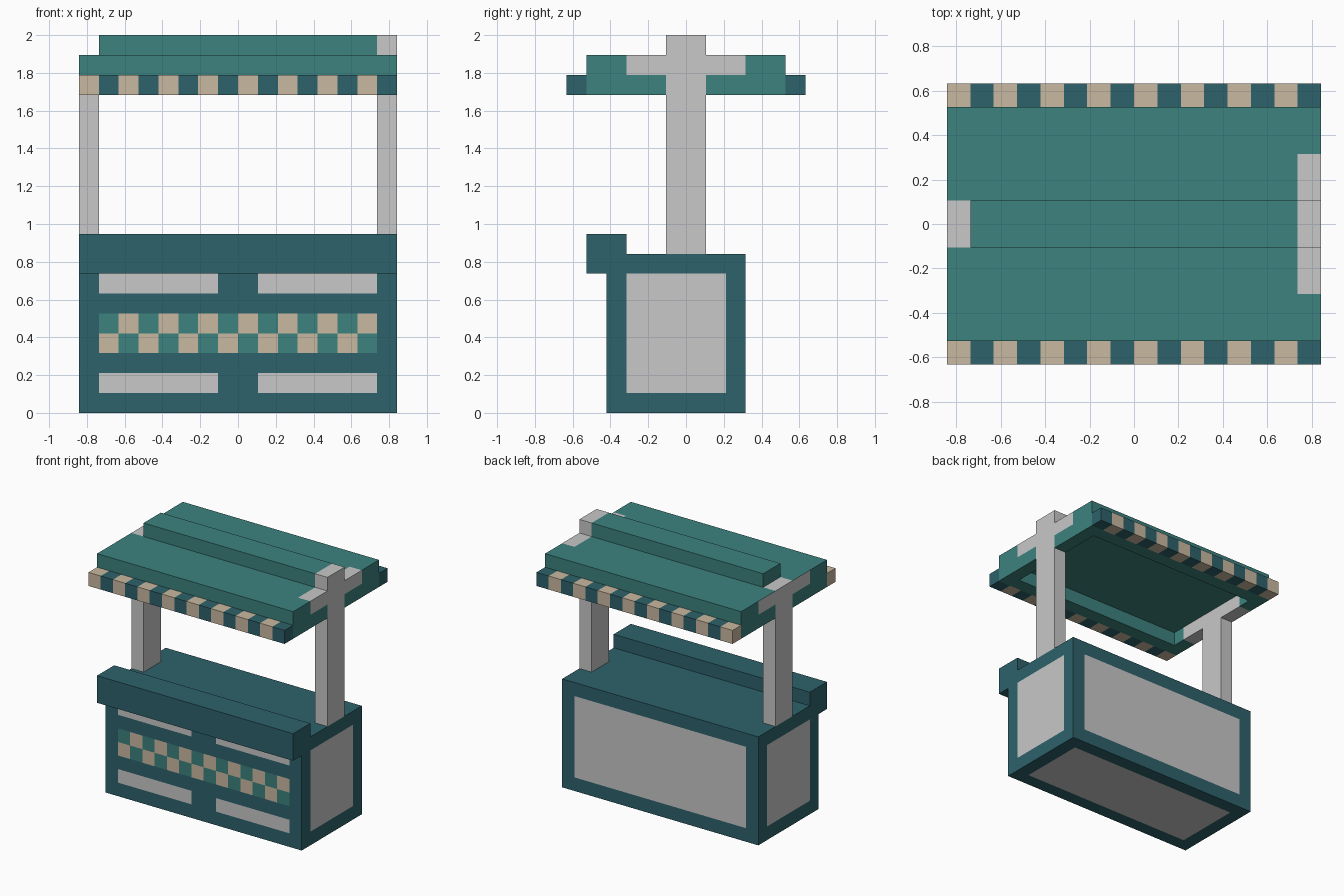
import bpy, bmesh
from mathutils import Vector

if "Cube" in bpy.data.objects:
    bpy.data.objects.remove(bpy.data.objects["Cube"])

U = 2 / 19  # one grid cell; all sizes below are in cells


def material(name, rgb):
    m = bpy.data.materials.new(name)
    lin = [((c / 255 + 0.055) / 1.055) ** 2.4 for c in rgb]
    m.diffuse_color = (*lin, 1)
    m.use_nodes = True
    m.node_tree.nodes["Principled BSDF"].inputs["Base Color"].default_value = m.diffuse_color
    return m


MATS = [material("dark_teal", (45, 98, 107)), material("teal", (60, 130, 126)),
        material("grey", (200, 200, 200)), material("tan", (201, 185, 160))]
DARK, TEAL, GREY, TAN = range(4)


def box(name, lo, hi, colour):
    """Box with faces split on the cell grid; colour is an index or rule(centre, normal)."""
    bm = bmesh.new()
    for axis in range(3):
        a, b = (axis + 1) % 3, (axis + 2) % 3
        for side, pos in ((-1, lo[axis]), (1, hi[axis])):
            n = Vector((0, 0, 0))
            n[axis] = side
            for i in range(lo[a], hi[a]):
                for j in range(lo[b], hi[b]):
                    pts = []
                    for da, db in ((0, 0), (1, 0), (1, 1), (0, 1)):
                        p = Vector((0, 0, 0))
                        p[axis], p[a], p[b] = pos, i + da, j + db
                        pts.append(p)
                    if side < 0:
                        pts.reverse()
                    f = bm.faces.new([bm.verts.new(p * U) for p in pts])
                    c = sum(pts, Vector((0, 0, 0))) / 4
                    f.material_index = colour(c, n) if callable(colour) else colour
    bmesh.ops.remove_doubles(bm, verts=bm.verts, dist=1e-4)
    me = bpy.data.meshes.new(name)
    bm.to_mesh(me)
    bm.free()
    for m in MATS:
        me.materials.append(m)
    ob = bpy.data.objects.new(name, me)
    bpy.context.collection.objects.link(ob)
    return ob


# Counter: framed grey panels, front slots and a checkered band
def counter_rule(c, n):
    in_x, in_y, in_z = abs(c.x) < 7, -3 < c.y < 2, 1 < c.z < 7
    if n.y < 0:
        if in_x and 3 < c.z < 5:
            return (TEAL, TAN)[(int(c.x + 7) + int(c.z)) % 2]
        slot = 1 < c.z < 2 or 6 < c.z < 7
        return GREY if slot and 1 < abs(c.x) < 7 else DARK
    if n.z > 0:
        return DARK
    panel = (in_y and in_z) if n.x else (in_x and in_z) if n.y else (in_x and in_y)
    return GREY if panel else DARK


box("counter", (-8, -4, 0), (8, 3, 8), counter_rule)
box("counter_ledge", (-8, -5, 7), (8, -3, 9), DARK)

# Posts: the right one rises to the ridge height
box("left_post", (-8, -1, 8), (-7, 1, 18), GREY)
box("right_post", (7, -1, 8), (8, 1, 19), GREY)

# Roof slab, ridge and the front and back rims under the slab
box("roof_slab", (-7, -5, 17), (7, 5, 18), TEAL)
box("roof_ridge", (-7, -1, 18), (7, 1, 19), TEAL)
box("front_rim", (-7, -5, 16), (7, -4, 17), TEAL)
box("back_rim", (-7, 4, 16), (7, 5, 17), TEAL)


# Roof ends: grey bracket arms painted around the posts
def left_end_rule(c, n):
    if abs(c.y) > 3:
        return TEAL
    if c.z > 17:
        return GREY if n.x < 0 else TEAL
    return GREY if n.x > 0 or n.z < 0 else TEAL


def right_end_rule(c, n):
    return GREY if abs(c.y) < 3 and c.z > 17 else TEAL


for label, y0, y1 in (("front", -5, -1), ("back", 1, 5)):
    box("left_end_" + label, (-8, y0, 16), (-7, y1, 18), left_end_rule)
    box("right_end_" + label, (7, y0, 16), (8, y1, 18), right_end_rule)


# Striped valances along front and back, stripes alternate by cell from the left
def stripe(i):
    return TAN if i % 2 == 0 else DARK


for label, y in (("front", -6), ("back", 5)):
    for i in range(16):
        box(f"{label}_valance_{i}", (i - 8, y, 16), (i - 7, y + 1, 17), stripe(i))
